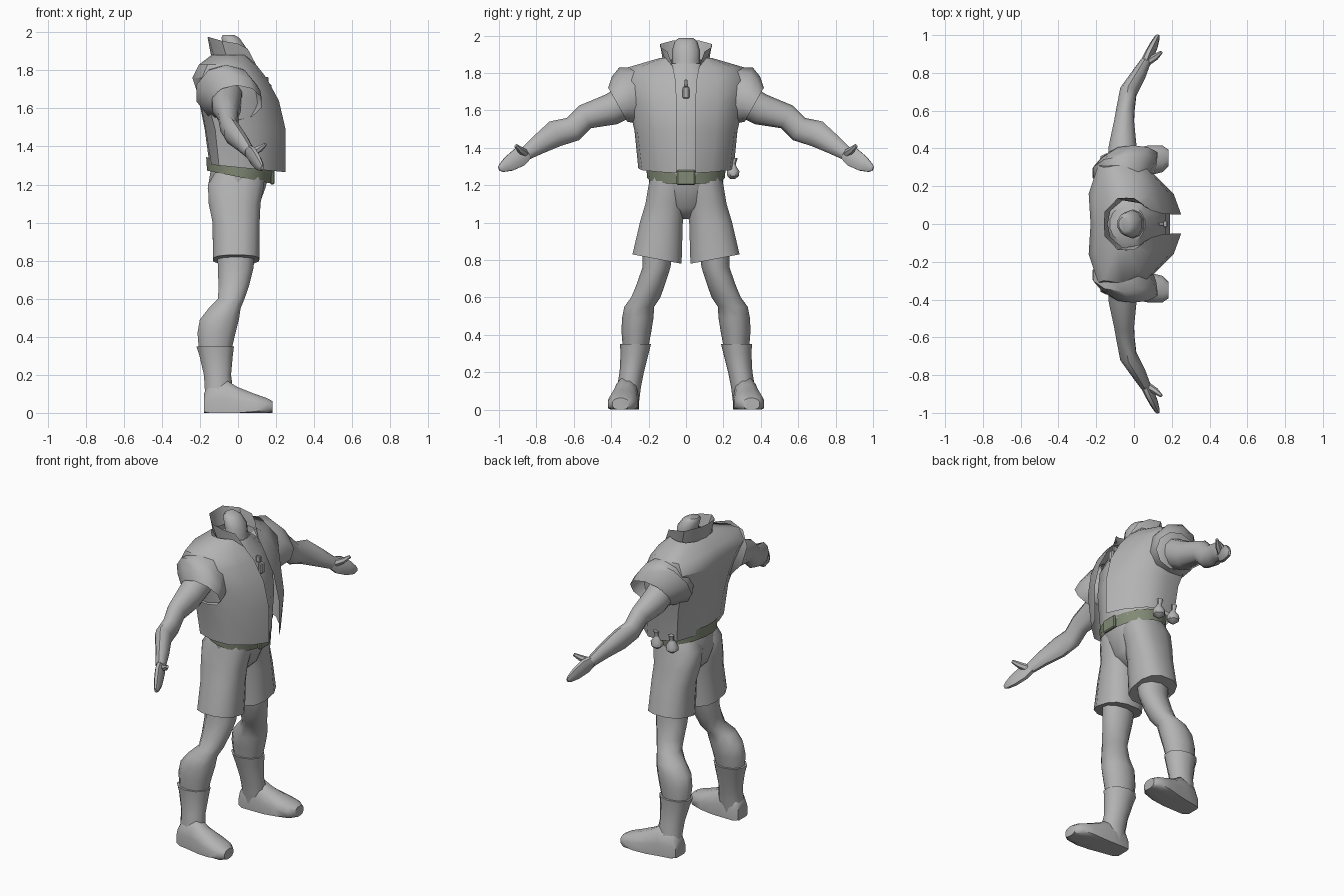
import bpy, bmesh, math
from mathutils import Vector, Matrix

X, Y, Z = Vector((1, 0, 0)), Vector((0, 1, 0)), Vector((0, 0, 1))


def material(name, rgb):
    m = bpy.data.materials.new(name)
    m.diffuse_color = (*rgb, 1)
    return m


GREY = material("plain grey", (0.45, 0.45, 0.45))
OLIVE = material("olive belt", (0.22, 0.255, 0.18))


def finish(name, bm, mat=GREY, angle=45):
    bmesh.ops.remove_doubles(bm, verts=bm.verts, dist=0.0004)
    bmesh.ops.recalc_face_normals(bm, faces=bm.faces)
    me = bpy.data.meshes.new(name)
    bm.to_mesh(me)
    bm.free()
    me.materials.append(mat)
    ob = bpy.data.objects.new(name, me)
    bpy.context.collection.objects.link(ob)
    bpy.ops.object.select_all(action='DESELECT')
    ob.select_set(True)
    bpy.context.view_layer.objects.active = ob
    bpy.ops.object.shade_smooth_by_angle(angle=math.radians(angle))
    return ob


def loft(name, rings, n=10, side=1, axis=None, ref=X, power=1.0,
         fn=None, caps=(True, True), mat=GREY):
    """Rings are (x, y, z, radius along ref, other radius)."""
    bm = bmesh.new()
    ctr = [Vector(r[:3]) for r in rings]
    loops = []
    for i, r in enumerate(rings):
        t = axis or (ctr[min(i + 1, len(ctr) - 1)] - ctr[max(i - 1, 0)]).normalized()
        a = (ref - t * ref.dot(t)).normalized()
        b = t.cross(a)
        loop = []
        for k in range(n):
            ang = 2 * math.pi * (k + 0.5) / n
            c, s = math.cos(ang), math.sin(ang)
            c = math.copysign(abs(c) ** power, c)
            s = math.copysign(abs(s) ** power, s)
            p = ctr[i] + a * c * r[3] + b * s * r[4]
            if fn:
                p = fn(p)
            loop.append(bm.verts.new((p.x, p.y * side, p.z)))
        loops.append(loop)
    for l0, l1 in zip(loops, loops[1:]):
        for k in range(n):
            bm.faces.new((l0[k], l0[(k + 1) % n], l1[(k + 1) % n], l1[k]))
    if caps[0]:
        bm.faces.new(loops[0])
    if caps[1]:
        bm.faces.new(loops[-1])
    return finish(name, bm, mat)


def half_sheet(name, rows):
    """Rows run from the front edge to the back centre; mirrored across y."""
    bm = bmesh.new()
    for s in (1, -1):
        grid = [[bm.verts.new((x, y * s, z)) for x, y, z in row] for row in rows]
        for r0, r1 in zip(grid, grid[1:]):
            for k in range(len(r0) - 1):
                bm.faces.new((r0[k], r0[k + 1], r1[k + 1], r1[k]))
    return finish(name, bm)


def box(name, loc, size, mat=GREY, bevel=0.006):
    bm = bmesh.new()
    bmesh.ops.create_cube(bm, size=1, matrix=Matrix.Translation(loc) @ Matrix.Diagonal((*size, 1)))
    bmesh.ops.bevel(bm, geom=bm.edges[:], offset=bevel, segments=1, affect='EDGES')
    return finish(name, bm, mat, 30)


# Neck, inner shirt and hips
loft("neck", [(0.01, 0, 1.75, .08, .08), (-.01, 0, 1.87, .06, .075), (-.015, 0, 1.92, .06, .075),
              (-.04, 0, 1.97, .05, .06), (-.05, 0, 1.986, .032, .04)], axis=Z)
loft("shirt", [(.02, 0, 1.26, .165, .195), (.01, 0, 1.5, .185, .225), (-.01, 0, 1.66, .18, .24),
               (-.03, 0, 1.76, .15, .21), (-.035, 0, 1.85, .095, .10)], n=14, axis=Z)
loft("hips", [(-.01, 0, 1.02, .06, .03), (-.01, 0, 1.08, .12, .13), (-.008, 0, 1.18, .155, .195),
              (.012, 0, 1.27, .16, .20), (.015, 0, 1.33, .15, .19)], n=14, axis=Z)

# Open jacket: (x, y) outlines at each height
outline = [
    (1.29, [(.25, .05), (.2, .14), (.1, .235), (0, .255), (-.1, .235), (-.14, .13), (-.15, 0)]),
    (1.49, [(.25, .05), (.21, .16), (.1, .26), (-.01, .275), (-.12, .25), (-.17, .13), (-.175, 0)]),
    (1.64, [(.215, .05), (.18, .17), (.09, .28), (-.03, .31), (-.16, .28), (-.2, .15), (-.205, 0)]),
    (1.76, [(.15, .055), (.13, .17), (.07, .29), (-.05, .33), (-.19, .31), (-.24, .16), (-.23, 0)]),
    (1.83, [(.095, .07), (.085, .15), (.03, .25), (-.06, .31), (-.16, .30), (-.205, .14), (-.2, 0)]),
    (1.88, [(.055, .09), (.035, .11), (.01, .125), (-.04, .14), (-.09, .13), (-.13, .08), (-.14, 0)]),
]
half_sheet("jacket", [[(x, y, z - (.1 * x if z < 1.3 else 0)) for x, y in pts] for z, pts in outline])

# Standing collar
half_sheet("collar", [
    [(.10, .065, 1.82), (.03, .11, 1.865), (-.06, .125, 1.87), (-.125, .07, 1.87), (-.14, 0, 1.87)],
    [(.05, .10, 1.915), (0, .138, 1.94), (-.085, .138, 1.955), (-.155, .065, 1.975), (-.16, 0, 1.972)]])

# Pull tab on the chest
box("zip_tab", (.165, 0, 1.695), (.024, .036, .065))
box("zip_link", (.145, 0, 1.745), (.03, .018, .04), bevel=.004)

# Belt sloping down to the front, with buckle
slope = lambda p: Vector((p.x, p.y, p.z - .2 * p.x))
loft("belt", [(.005, 0, 1.24, .17, .208), (.008, 0, 1.31, .178, .213)], n=18, axis=Z, fn=slope,
     caps=(False, False), mat=OLIVE)
box("buckle", (.18, 0, 1.24), (.022, .10, .08), OLIVE)

# Two small pouches hanging from the belt
for i, px in enumerate((.025, -.08)):
    loft(f"pouch_{i + 1}", [(px, .25, 1.232, .012, .012), (px, .252, 1.25, .036, .034),
                            (px, .252, 1.275, .038, .036), (px, .25, 1.305, .018, .018),
                            (px, .255, 1.315, .012, .012), (px, .262, 1.345, .018, .016)], n=8, axis=Z)

# Shorts hem drops towards the inside
hem = lambda p: Vector((p.x, p.y, p.z + (.19 * (p.y - .155) if p.z < .9 else 0)))
flat = lambda p: Vector((p.x, p.y, max(p.z, 0)))

for side, tag in ((1, "left"), (-1, "right")):
    # Sleeve and arm
    loft(f"{tag}_sleeve", [(-.06, .20, 1.72, .13, .13), (-.06, .275, 1.68, .165, .17),
                           (-.03, .325, 1.655, .155, .145), (-.005, .365, 1.63, .135, .105)],
         side=side, caps=(False, False), axis=Vector((0, .87, -.49)))
    loft(f"{tag}_arm", [(-.06, .28, 1.67, .085, .09), (-.06, .40, 1.605, .078, .085),
                        (-.052, .54, 1.565, .055, .068), (-.045, .605, 1.5, .05, .068),
                        (-.03, .70, 1.475, .047, .072), (.025, .79, 1.415, .038, .052),
                        (.06, .855, 1.37, .028, .037)], side=side)
    # Hand and thumb
    loft(f"{tag}_hand", [(.055, .845, 1.375, .025, .036), (.078, .89, 1.35, .025, .055),
                         (.105, .945, 1.315, .022, .045), (.122, .985, 1.293, .015, .026),
                         (.127, 1.0, 1.288, .008, .012)], n=8, side=side)
    loft(f"{tag}_thumb", [(.075, .86, 1.37, .02, .022), (.115, .885, 1.388, .017, .018),
                          (.145, .91, 1.412, .008, .010)], n=6, side=side)
    # Shorts leg
    loft(f"{tag}_shorts_leg", [(-.01, .155, .805, .125, .135), (-.01, .132, 1.0, .127, .118),
                               (-.018, .11, 1.1, .14, .11), (-.01, .095, 1.2, .152, .108),
                               (.01, .085, 1.27, .13, .10)],
         n=12, side=side, axis=Z, power=.8, fn=hem)
    # Leg with knee and calf
    loft(f"{tag}_leg", [(-.01, .15, .86, .105, .08), (-.012, .158, .76, .098, .075),
                        (-.022, .188, .67, .085, .076), (-.035, .215, .6, .073, .078),
                        (-.07, .25, .55, .088, .08), (-.098, .258, .49, .108, .084),
                        (-.113, .265, .42, .105, .08), (-.12, .27, .33, .09, .068)],
         side=side, axis=Z)
    # Boot shaft and foot
    loft(f"{tag}_boot_shaft", [(-.12, .27, .35, .104, .083), (-.115, .275, .3, .092, .075),
                               (-.108, .29, .2, .075, .065), (-.1, .305, .12, .078, .064),
                               (-.108, .315, .01, .07, .06)], side=side, axis=Z)
    loft(f"{tag}_boot_foot", [(-.178, .31, .03, .05, .075), (-.15, .312, .03, .062, .13),
                              (-.06, .32, .03, .07, .145), (.0, .327, .03, .076, .108),
                              (.08, .337, .03, .082, .075), (.15, .345, .03, .073, .05),
                              (.182, .35, .03, .045, .032)],
         n=12, side=side, axis=X, ref=Y, power=.85, fn=flat)
